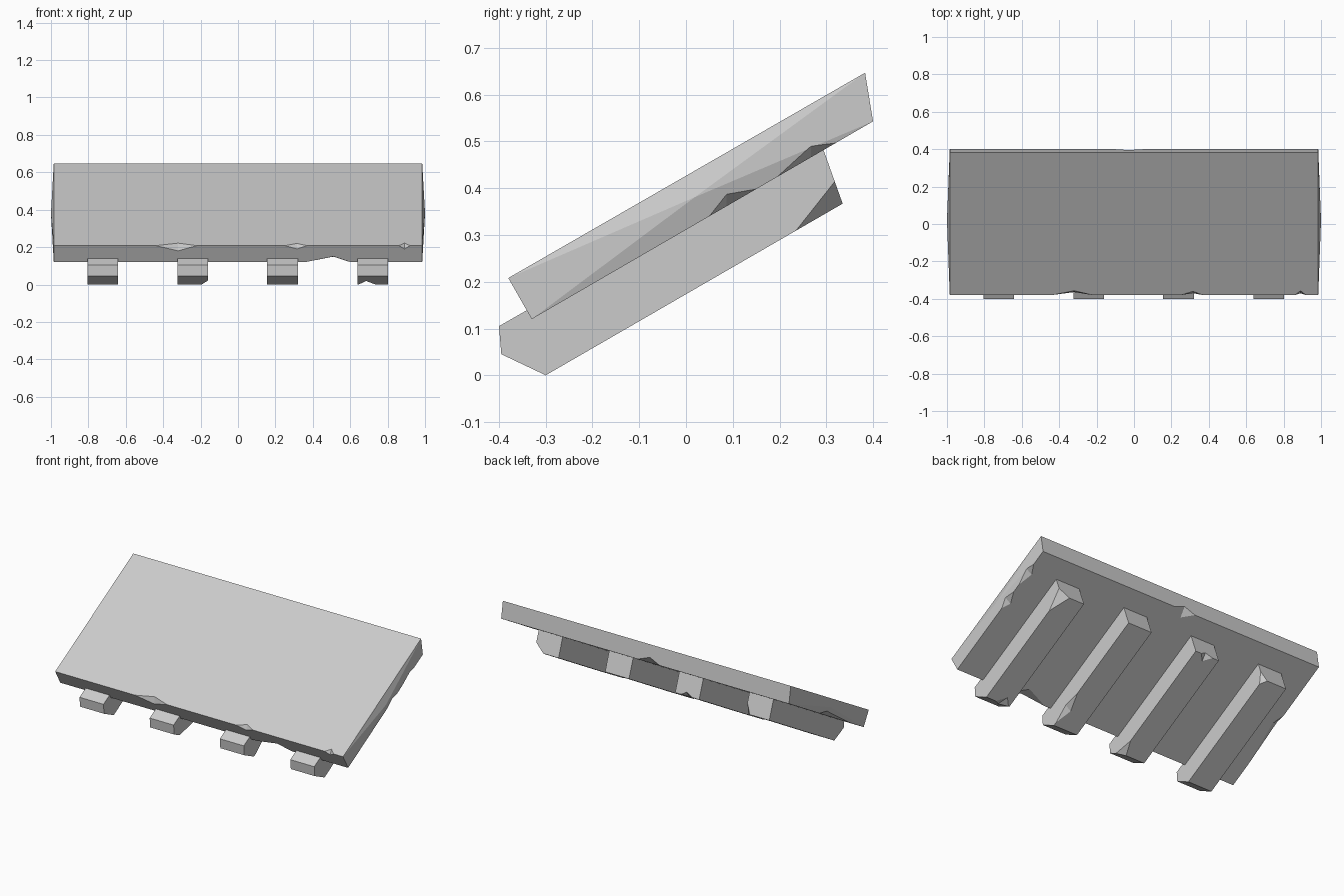
import bpy, bmesh
from mathutils import Vector

if "Cube" in bpy.data.objects:
    bpy.data.objects.remove(bpy.data.objects["Cube"])

grey = bpy.data.materials.new("stone_grey")
grey.use_nodes = True
grey.diffuse_color = (0.6, 0.6, 0.6, 1)
grey.node_tree.nodes["Principled BSDF"].inputs["Base Color"].default_value = (0.6, 0.6, 0.6, 1)


def add_object(name, bm):
    bmesh.ops.recalc_face_normals(bm, faces=bm.faces[:])
    mesh = bpy.data.meshes.new(name)
    bm.to_mesh(mesh)
    bm.free()
    mesh.materials.append(grey)
    obj = bpy.data.objects.new(name, mesh)
    bpy.context.collection.objects.link(obj)
    return obj


def prism(profile, x0, x1, bulge=0):
    """Extrude a (y, z) profile along x, optionally with shallow pyramid ends."""
    bm = bmesh.new()
    ends = [[bm.verts.new((x, y, z)) for y, z in profile] for x in (x0, x1)]
    for i in range(len(profile)):
        j = (i + 1) % len(profile)
        bm.faces.new((ends[0][i], ends[0][j], ends[1][j], ends[1][i]))
    caps = [bm.faces.new(ring) for ring in ends]
    if bulge:
        for cap, side in zip(caps, (-1, 1)):
            tip = bmesh.ops.poke(bm, faces=[cap])["verts"][0]
            tip.co.x += side * bulge
    return bm


def chip_away(obj, chips):
    """Cut chips: each is (points outside the cut plane's pivot, pivot points)."""
    bm = bmesh.new()
    for rest, base in chips:
        pivot = sum((Vector(p) for p in base), Vector()) / len(base)
        v = [bm.verts.new(pivot + (Vector(p) - pivot) * 1.4) for p in rest + base]
        for tri in ((0, 1, 2), (0, 1, 3), (0, 2, 3), (1, 2, 3)):
            bm.faces.new([v[i] for i in tri])
    cutter = add_object("chip_cutter", bm)
    cutter.hide_render = True
    cut = obj.modifiers.new("chips", "BOOLEAN")
    cut.operation, cut.solver, cut.object = "DIFFERENCE", "EXACT", cutter
    graph = bpy.context.evaluated_depsgraph_get()
    mesh = bpy.data.meshes.new_from_object(obj.evaluated_get(graph))
    obj.modifiers.clear()
    obj.data = mesh
    bpy.data.objects.remove(cutter)


def x_chip(x0, x1, xm, edge, p, q):
    """Chip on an edge that runs along x; p and q lie on the two faces."""
    return ([(x0, *edge), (x1, *edge)], [(xm, *p), (xm, *q)])


# Tilted roof slab
slab = add_object("roof_slab", prism(
    [(-0.38, 0.208), (-0.33, 0.12), (0.40, 0.543), (0.383, 0.647)], -0.985, 0.985, 0.015))


def under(y):
    return 0.12 + (y + 0.33) * 0.5795


def end_chip(side, y0, y1, ym, rise, depth):
    """Chip on the lower edge of a slab end."""
    x = side * 0.985
    return ([(x, y0, under(y0)), (x, y1, under(y1))],
            [(x + side * 0.003, ym, under(ym) + rise), (x - side * depth, ym, under(ym))])


top_edge, low_edge, back_edge = (-0.38, 0.208), (-0.33, 0.12), (0.40, 0.543)
chip_away(slab, [
    x_chip(-0.44, -0.22, -0.32, top_edge, (-0.357, 0.221), (-0.364, 0.18)),
    x_chip(0.25, 0.37, 0.315, top_edge, (-0.36, 0.2195), (-0.37, 0.19)),
    x_chip(0.86, 0.92, 0.89, top_edge, (-0.357, 0.221), (-0.37, 0.19)),
    x_chip(0.36, 0.60, 0.51, low_edge, (-0.347, 0.15), (-0.28, under(-0.28))),
    x_chip(-0.10, 0.05, -0.03, back_edge, (0.395, 0.573), (0.36, under(0.36))),
    end_chip(1, 0.05, 0.15, 0.087, 0.023, 0.03),
    end_chip(1, 0.195, 0.32, 0.267, 0.022, 0.03),
    end_chip(-1, -0.2, 0.1, 0.04, 0.025, 0.03),
])

# Four support beams under the slab
beam_profile = [(-0.40, 0.105), (-0.395, 0.045), (-0.30, 0.0),
                (0.335, 0.367), (0.288, 0.499)]
beams = []
for i, x in enumerate((-0.7225, -0.2425, 0.2375, 0.72)):
    beams.append(add_object(f"support_beam_{i + 1}",
                            prism(beam_profile, x - 0.082, x + 0.082)))


def corner_chip(x, along, inward, back):
    """Chip on the +x lower back corner of a beam."""
    return ([(x, 0.335, 0.367)],
            [(x, 0.335 - along, 0.367 - along * 0.578),
             (x - inward, 0.335, 0.367), (x, 0.335 - back * 0.34, 0.367 + back)])


# Worn corners and edges of the beams
chip_away(beams[0], [corner_chip(-0.6405, 0.03, 0.03, 0.06)])
chip_away(beams[1], [
    ([(-0.1605, -0.30, 0)], [(-0.195, -0.30, 0), (-0.1605, -0.345, 0.0213),
                             (-0.1605, -0.22, 0.0462)]),
    x_chip(-0.28, -0.20, -0.235, (0.335, 0.367), (0.328, 0.387), (0.30, 0.3468)),
])
chip_away(beams[2], [([(0.3195, -0.28, 0.0116), (0.3195, -0.1, 0.1156)],
                      [(0.3195, -0.2, 0.085), (0.285, -0.2, 0.0578)])])
chip_away(beams[3], [
    corner_chip(0.802, 0.1, 0.06, 0.048),
    x_chip(0.645, 0.735, 0.685, (-0.30, 0), (-0.34, 0.019), (-0.26, 0.0231)),
])
